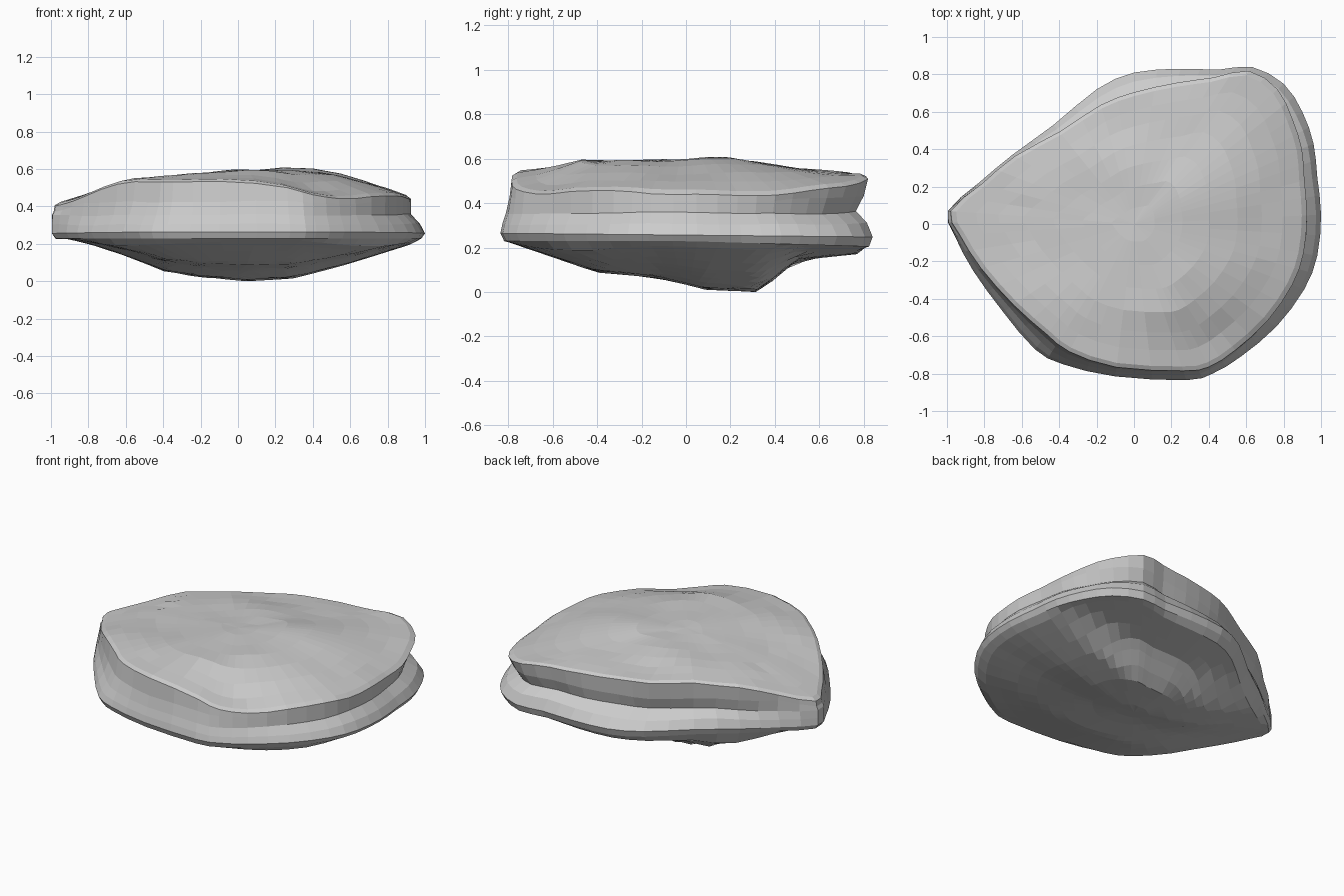
import bpy, bmesh
from math import exp, hypot
from mathutils import Vector, noise

if "Cube" in bpy.data.objects:
    bpy.data.objects.remove(bpy.data.objects["Cube"])

# Outline of the lower lip: x, y, scale of the top rim, scale of the side groove
OUTLINE = [
    (1.0, 0.05, .925, .925), (.98, .25, .93, .92), (.96, .43, .935, .91), (.9, .6, .94, .90),
    (.8, .75, .96, .90), (.63, .84, .975, .91), (.45, .825, .95, .89), (.25, .83, .91, .87),
    (0, .81, .87, .83), (-.2, .72, .885, .83), (-.43, .53, .93, .88), (-.65, .37, .98, .94),
    (-.83, .22, .98, .97), (-.995, .07, .985, 1.0), (-.96, -.06, .97, .99), (-.86, -.25, .95, .97),
    (-.7, -.47, .92, .95), (-.53, -.67, .88, .94), (-.38, -.75, .91, .96), (-.1, -.815, .94, .97),
    (.28, -.835, .94, .97), (.42, -.8, .955, .97), (.57, -.71, .95, .96), (.76, -.55, .94, .94),
    (.91, -.35, .93, .93), (.98, -.17, .925, .925)]

# Height profiles of the top and underside along x and y
TOP_X = [(-1, .41), (-.8, .48), (-.6, .545), (0, .6), (.25, .61), (.45, .6), (.6, .565), (.8, .5), (.93, .45)]
TOP_Y = [(-.8, .54), (-.6, .57), (-.47, .605), (0, .6), (.2, .605), (.36, .58), (.5, .555), (.84, .53)]
LOW_X = [(-1, .25), (-.8, .205), (-.6, .14), (-.4, .06), (-.2, .025), (.05, .005), (.3, .02), (.6, .1), (.98, .22)]
LOW_Y = [(-.83, .24), (-.4, .09), (-.13, .065), (.08, .01), (.33, .0), (.4, .06), (.5, .145), (.83, .18)]


def lerp(profile, t):
    for (a, za), (b, zb) in zip(profile, profile[1:]):
        if t <= b:
            return za + (zb - za) * max(0, t - a) / (b - a)
    return profile[-1][1]


def top_z(x, y):
    drop = hypot(.61 - lerp(TOP_X, x), .605 - lerp(TOP_Y, y))
    # The front right corner has broken away and sits lower
    dip = .1 * exp(-((x - .55) ** 2 + (y + .65) ** 2) / .09)
    return .61 - drop - dip + .012 * noise.noise(Vector((x * 4, y * 4, 2)))


def low_z(x, y):
    return max(0, .25 - (.25 - lerp(LOW_X, x)) * (.25 - lerp(LOW_Y, y)) / .25)


# Smooth the outline by adding Catmull-Rom midpoints
pts = []
n = len(OUTLINE)
for i in range(n):
    p = [OUTLINE[(i + k) % n] for k in (-1, 0, 1, 2)]
    pts.append(p[1])
    pts.append(tuple((9 * (b + c) - a - d) / 16 for a, b, c, d in zip(*p)))

bm = bmesh.new()
rings = []


def add_ring(scale, height):
    ring = []
    for p in pts:
        s = scale(p)
        x, y = p[0] * s, p[1] * s
        ring.append(bm.verts.new((x, y, height(x, y))))
    rings.append(ring)


# Top face, from the middle out to the rim
for f in (.12, .28, .44, .6, .74, .86, .97):
    add_ring(lambda p: p[2] * f, top_z)
add_ring(lambda p: p[2], lambda x, y: top_z(x, y) - .01)


# Layered side: under rim, groove, lip
def wobble(x, y):
    return .015 * noise.noise(Vector((x * 3, y * 3, 7)))


add_ring(lambda p: p[2] * .65 + p[3] * .35, lambda x, y: min(.43 + wobble(x, y), top_z(x, y) - .04))
add_ring(lambda p: p[3], lambda x, y: .36 + wobble(x, y))
add_ring(lambda p: p[3] * .35 + .65, lambda x, y: .31 + wobble(x, y))
add_ring(lambda p: 1.0, lambda x, y: .262 - .01 * y)
add_ring(lambda p: .98, lambda x, y: .235 - .03 * max(0, y))

# Underside, from the lip to the keel
for f in (.93, .84, .73, .61, .55, .47, .38, .26, .12):
    add_ring(lambda p: f, low_z)

for a, b in zip(rings, rings[1:]):
    for i in range(len(pts)):
        j = (i + 1) % len(pts)
        bm.faces.new((a[i], b[i], b[j], a[j]))

# Close the centres
for ring, fn in ((rings[0], top_z), (rings[-1], low_z)):
    c = bm.verts.new((0, 0, fn(0, 0)))
    for i in range(len(pts)):
        bm.faces.new((c, ring[i], ring[(i + 1) % len(pts)]))

bmesh.ops.recalc_face_normals(bm, faces=bm.faces)

# Rest the stone on z = 0
low = min(v.co.z for v in bm.verts)
bmesh.ops.translate(bm, verts=bm.verts, vec=(0, 0, -low))

mesh = bpy.data.meshes.new("flat_stone")
bm.to_mesh(mesh)
bm.free()
bpy.context.collection.objects.link(bpy.data.objects.new("flat_stone", mesh))
